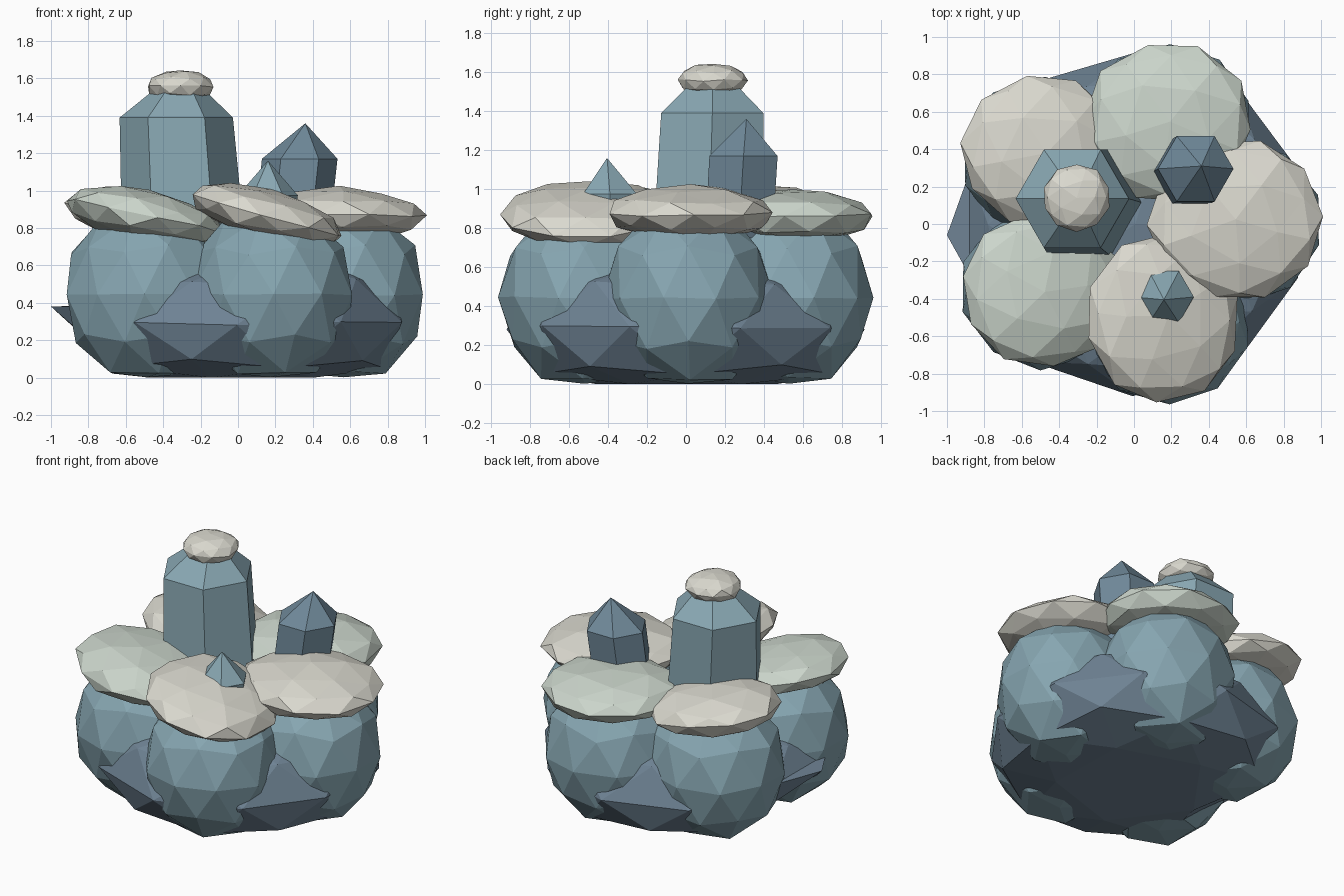
import bpy, bmesh, math, random
from mathutils import Matrix, Vector

if "Cube" in bpy.data.objects:
    bpy.data.objects.remove(bpy.data.objects["Cube"])

random.seed(4)


def material(name, rgb):
    m = bpy.data.materials.new(name)
    m.diffuse_color = (*rgb, 1)
    m.use_nodes = True
    m.node_tree.nodes["Principled BSDF"].inputs["Base Color"].default_value = m.diffuse_color
    return m


STONE = material("stone_blue", (0.24, 0.38, 0.44))
DARK = material("slate_blue", (0.16, 0.23, 0.30))
BEIGE = material("cap_beige", (0.70, 0.69, 0.62))
GREEN = material("cap_green", (0.60, 0.67, 0.60))
CRYSTAL = material("crystal_blue", (0.25, 0.39, 0.45))
MEDIUM = material("crystal_slate", (0.16, 0.25, 0.32))


def finish(name, bm, mat):
    bmesh.ops.recalc_face_normals(bm, faces=bm.faces)
    me = bpy.data.meshes.new(name)
    bm.to_mesh(me)
    bm.free()
    me.materials.append(mat)
    ob = bpy.data.objects.new(name, me)
    bpy.context.collection.objects.link(ob)
    return ob


def rock(name, centre, size, mat, spin=0, tilt=0, jitter=0.008, floor=None):
    """Faceted ellipsoid, optionally flattened on the floor."""
    bm = bmesh.new()
    bmesh.ops.create_icosphere(bm, subdivisions=2, radius=1)
    mtx = (Matrix.Translation(centre) @ Matrix.Rotation(tilt, 4, 'Y')
           @ Matrix.Diagonal((*size, 1)) @ Matrix.Rotation(spin, 4, 'Z'))
    for v in bm.verts:
        v.co = mtx @ v.co + Vector([random.uniform(-jitter, jitter) for _ in range(3)])
        if floor is not None:
            v.co.z = max(v.co.z, floor)
    return finish(name, bm, mat)


def crystal(name, rings, mat, apex=None, sides=6):
    """Prism lofted through (x, y, z, radius) rings, with an optional point."""
    bm = bmesh.new()
    loops = [[bm.verts.new((x + r * math.cos(math.tau * i / sides),
                            y + r * math.sin(math.tau * i / sides), z))
              for i in range(sides)] for x, y, z, r in rings]
    for a, b in zip(loops, loops[1:]):
        for i in range(sides):
            j = (i + 1) % sides
            bm.faces.new((a[i], a[j], b[j], b[i]))
    bm.faces.new(loops[0][::-1])
    if apex:
        tip = bm.verts.new(apex)
        for i in range(sides):
            bm.faces.new((loops[-1][i], loops[-1][(i + 1) % sides], tip))
    else:
        bm.faces.new(loops[-1])
    return finish(name, bm, mat)


# dark core showing in the gaps between boulders, with one raised corner on the left
core = rock("core_rock", (0, 0, 0.29), (0.93, 0.92, 0.44), DARK, jitter=0.01, floor=0)
for v in core.data.vertices:
    if v.co.x < -0.75 and abs(v.co.z - 0.29) < 0.04:
        v.co.z += 0.1
corner = min(core.data.vertices, key=lambda v: (v.co - Vector((-0.83, 0, 0.1))).length)
corner.co = (-1.0, -0.06, 0.38)

# ring of five boulders
for side, x, y in (("right", 0.56, 0.01), ("back", 0.18, 0.525),
                   ("back_left", -0.48, 0.345), ("front_left", -0.485, -0.34),
                   ("front", 0.18, -0.525)):
    rock(side + "_boulder", (x, y, 0.445), (0.45, 0.44, 0.49), STONE,
         spin=math.atan2(y, x) + math.radians(36), floor=0.002)

# flat tilted caps on the boulders: x, y, z, rx, ry, tilt
for side, x, y, z, rx, ry, tilt, mat in (
        ("right", 0.54, 0.02, 0.875, 0.465, 0.43, 2, BEIGE),
        ("back", 0.18, 0.54, 0.865, 0.455, 0.43, 1, GREEN),
        ("back_left", -0.49, 0.385, 0.87, 0.445, 0.41, 8, BEIGE),
        ("front_left", -0.495, -0.355, 0.865, 0.435, 0.42, 12, GREEN),
        ("front", 0.15, -0.5, 0.87, 0.425, 0.46, 15, BEIGE)):
    rock(side + "_cap", (x, y, z), (rx, ry, 0.142), mat,
         spin=random.uniform(0, 1), tilt=math.radians(tilt), jitter=0.012)

# large crystal with a truncated top and a small cap
crystal("large_crystal", [(-0.29, 0.115, 0.70, 0.33), (-0.33, 0.135, 1.39, 0.303),
                          (-0.315, 0.137, 1.53, 0.145)], CRYSTAL)
rock("large_crystal_cap", (-0.308, 0.14, 1.558), (0.182, 0.182, 0.088), BEIGE,
     jitter=0.005)

# pointed crystals
crystal("medium_crystal", [(0.285, 0.27, 0.75, 0.20), (0.33, 0.295, 1.17, 0.202)],
        MEDIUM, apex=(0.36, 0.31, 1.36))
crystal("small_crystal", [(0.15, -0.39, 0.80, 0.14), (0.16, -0.39, 0.975, 0.16)],
        CRYSTAL, apex=(0.16, -0.405, 1.16))
